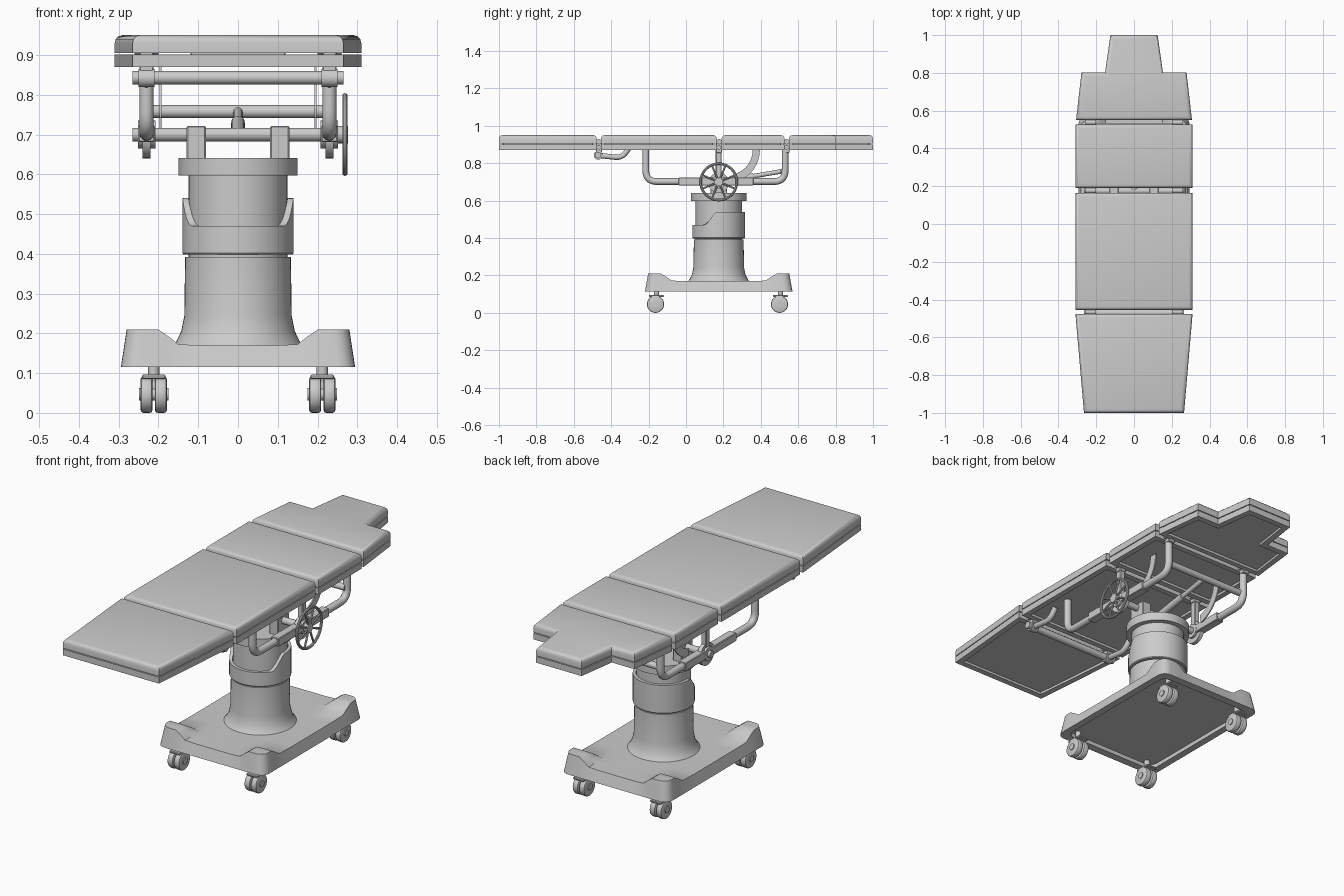
import bpy, bmesh, math
from mathutils import Vector, Matrix

if "Cube" in bpy.data.objects:
    bpy.data.objects.remove(bpy.data.objects["Cube"])

YC = 0.175  # column centre along the table


def finish(name, bm):
    bmesh.ops.recalc_face_normals(bm, faces=bm.faces[:])
    me = bpy.data.meshes.new(name)
    bm.to_mesh(me)
    bm.free()
    ob = bpy.data.objects.new(name, me)
    bpy.context.collection.objects.link(ob)
    return ob


def box(name, lo, hi, bevel=0.003):
    lo, hi = Vector(lo), Vector(hi)
    bm = bmesh.new()
    bmesh.ops.create_cube(bm, size=1, matrix=Matrix.Translation((lo + hi) / 2) @ Matrix.Diagonal((*(hi - lo), 1)))
    bmesh.ops.bevel(bm, geom=bm.edges[:], offset=bevel, segments=1, affect='EDGES')
    return finish(name, bm)


def rod(name, a, b, r, n=20, bevel=0.0):
    a, b = Vector(a), Vector(b)
    d = b - a
    bm = bmesh.new()
    m = Matrix.Translation((a + b) / 2) @ d.to_track_quat('Z', 'Y').to_matrix().to_4x4()
    bmesh.ops.create_cone(bm, cap_ends=True, segments=n, radius1=r, radius2=r, depth=d.length, matrix=m)
    if bevel:
        rims = [e for e in bm.edges if any(len(f.verts) > 4 for f in e.link_faces)]
        bmesh.ops.bevel(bm, geom=rims, offset=bevel, segments=2, affect='EDGES', profile=0.5)
    return finish(name, bm)


def tube(name, pts, r, fillet):
    # polyline with rounded corners, swept as a round tube
    pts = [Vector(p) for p in pts]
    path = [pts[0]]
    for p, q, s in zip(pts, pts[1:], pts[2:]):
        a = q + (p - q).normalized() * fillet
        b = q + (s - q).normalized() * fillet
        for i in range(9):
            t = i / 8
            path.append(a * (1 - t) ** 2 + q * 2 * t * (1 - t) + b * t * t)
    path.append(pts[-1])
    cu = bpy.data.curves.new(name, 'CURVE')
    cu.dimensions = '3D'
    cu.bevel_depth, cu.bevel_resolution, cu.use_fill_caps = r, 4, True
    sp = cu.splines.new('POLY')
    sp.points.add(len(path) - 1)
    for pt, co in zip(sp.points, path):
        pt.co = (*co, 1)
    ob = bpy.data.objects.new(name, cu)
    bpy.context.collection.objects.link(ob)


def lathe(name, profile, n=48, top=None):
    # closed ring profile (r, z); top(dy) optionally lifts the points flagged with z=None
    bm = bmesh.new()
    rings = []
    for i in range(n):
        a = 2 * math.pi * i / n
        rings.append([bm.verts.new((r * math.cos(a), YC + r * math.sin(a),
                                    top(r * math.sin(a)) if z is None else z)) for r, z in profile])
    k = len(profile)
    for i in range(n):
        p, q = rings[i], rings[(i + 1) % n]
        for j in range(k):
            bm.faces.new((p[j], q[j], q[(j + 1) % k], p[(j + 1) % k]))
    return finish(name, bm)


def slab(name, half, z0, z1, bevel=0.0, recess=0.0):
    # symmetric outline given as right-hand points (x, y)
    outline = half + [(-x, y) for x, y in reversed(half)]
    bm = bmesh.new()
    low = bm.faces.new([bm.verts.new((x, y, z0)) for x, y in outline])
    ext = bmesh.ops.extrude_face_region(bm, geom=[low], use_keep_orig=True)['geom']
    up = [v for v in ext if isinstance(v, bmesh.types.BMVert)]
    bmesh.ops.translate(bm, verts=up, vec=(0, 0, z1 - z0))
    bmesh.ops.recalc_face_normals(bm, faces=bm.faces[:])
    if bevel:
        edges = [e for e in bm.edges if all(v.co.z > z1 - 1e-5 for v in e.verts)]
        bmesh.ops.bevel(bm, geom=edges, offset=bevel, segments=3, affect='EDGES', profile=0.5)
    if recess:
        face = min(bm.faces, key=lambda f: f.calc_center_median().z)
        bmesh.ops.inset_region(bm, faces=[face], thickness=0.04)
        ext = bmesh.ops.extrude_face_region(bm, geom=[face])['geom']
        bmesh.ops.translate(bm, verts=[v for v in ext if isinstance(v, bmesh.types.BMVert)], vec=(0, 0, recess))
        if face.is_valid:
            bm.faces.remove(face)
    return finish(name, bm)


# Mattress sections on their boards
sections = {
    "leg": [(0.265, -1.0), (0.31, -0.477)],
    "seat": [(0.31, -0.455), (0.31, 0.165)],
    "back": [(0.31, 0.19), (0.31, 0.527)],
    "shoulder_head": [(0.307, 0.55), (0.278, 0.803), (0.153, 0.803), (0.125, 1.0)],
}
for key, half in sections.items():
    slab(key + "_cushion", half, 0.905, 0.95, bevel=0.02)
    slab(key + "_board", half, 0.87, 0.901, recess=0.012)
    ys = [p[1] for p in half]
    box(key + "_core", (-0.12, min(ys) + 0.02, 0.895), (0.12, max(ys) - 0.02, 0.91))

# Base: height-field top with four raised corners and flared skirt
xs = [0, 0.1, 0.15, 0.175, 0.2, 0.24, 0.255, 0.27, 0.28]
ys = [0, 0.15, 0.25, 0.28, 0.31, 0.335, 0.35, 0.365, 0.377]
mirror = lambda v: [-a for a in reversed(v[1:])] + v
ramp = lambda a, lo, hi: (lambda t: t * t * (3 - 2 * t))(min(max((a - lo) / (hi - lo), 0), 1))
bm = bmesh.new()
grid = []
for y in mirror(ys):
    row = []
    for x in mirror(xs):
        ax, ay = abs(x), abs(y)
        z = 0.17 + 0.04 * ramp(ax, 0.14, 0.205) * ramp(ay, 0.24, 0.315)
        a, b = max(ax - 0.24, 0) / 0.04, max(ay - 0.335, 0) / 0.042
        if a > 0 and b > 0:
            ax = 0.24 + 0.04 * a * math.sqrt(1 - b * b / 2)
            ay = 0.335 + 0.042 * b * math.sqrt(1 - a * a / 2)
        row.append(bm.verts.new((math.copysign(ax, x), YC + math.copysign(ay, y), z)))
    grid.append(row)
for r0, r1 in zip(grid, grid[1:]):
    for i in range(len(r0) - 1):
        bm.faces.new((r0[i], r0[i + 1], r1[i + 1], r1[i]))
rim = [e for e in bm.edges if e.is_boundary]
for sx, sy, z in ((1.052, 1.046, 0.115), (0.88, 0.9, 0.115), (1, 1, 0.135)):
    ext = bmesh.ops.extrude_edge_only(bm, edges=rim)['geom']
    for v in ext:
        if isinstance(v, bmesh.types.BMVert):
            v.co = (v.co.x * sx, YC + (v.co.y - YC) * sy, z)
    rim = [e for e in ext if isinstance(e, bmesh.types.BMEdge)]
bmesh.ops.holes_fill(bm, edges=rim, sides=0)
finish("base", bm)

# Column, collar with raised rear guard, inner column and head flange
lathe("lower_column", [(0.05, 0.165), (0.168, 0.165), (0.155, 0.18), (0.143, 0.205), (0.135, 0.245),
                       (0.133, 0.392), (0.05, 0.392)])
lathe("collar", [(0.12, 0.398), (0.137, 0.398), (0.14, 0.402), (0.14, None), (0.125, None)], n=96,
      top=lambda dy: 0.47 + 0.07 * ramp(dy, -0.08, -0.005))
lathe("upper_column", [(0.02, 0.38), (0.124, 0.38), (0.124, 0.6), (0.02, 0.6)])
lathe("column_flange", [(0.001, 0.597), (0.149, 0.597), (0.149, 0.641), (0.001, 0.641)])

# Twin-wheel casters
for sx in (-1, 1):
    for y in (-0.163, 0.5):
        x = sx * 0.212
        rod("caster_stem", (x, y + 0.005, 0.04), (x, y + 0.005, 0.137), 0.014)
        box("caster_hood", (x - 0.03, y - 0.035, 0.085), (x + 0.03, y + 0.045, 0.096))
        rod("caster_axle", (x - 0.037, y, 0.047), (x + 0.037, y, 0.047), 0.016)
        for d in (-0.018, 0.018):
            rod("caster_wheel", (x + d - 0.015, y, 0.046), (x + d + 0.015, y, 0.046), 0.046, 28, 0.007)

# Side frames, pivots, struts and hinges
for s in (-1, 1):
    x = s * 0.23
    tube("side_rail", [(x, -0.215, 0.875), (x, -0.215, 0.702), (x, 0.53, 0.702), (x, 0.53, 0.885)], 0.018, 0.06)
    box("rail_sleeve", (x - 0.021, -0.04, 0.681), (x + 0.021, 0.36, 0.723))
    rod("pivot_disc", (x - 0.01, YC, 0.695), (x + 0.01, YC, 0.695), 0.055, 32)
    rod("pivot_boss", (x - 0.022, YC, 0.7), (x + 0.022, YC, 0.7), 0.035, 28)
    box("centre_strut", (x - 0.014, YC - 0.016, 0.7), (x + 0.014, YC + 0.016, 0.885))
    box("column_bracket", (s * 0.105 - 0.024, YC - 0.045, 0.635), (s * 0.105 + 0.024, YC + 0.045, 0.722))
    tube("leg_support_arm", [(x, -0.47, 0.842), (x, -0.345, 0.828), (x, -0.305, 0.878)], 0.014, 0.035)
    rod("leg_arm_knuckle", (x - 0.02, -0.47, 0.842), (x + 0.02, -0.47, 0.842), 0.023)
    for y in (-0.466, YC + 0.002, 0.538):
        rod("hinge_pin", (x - 0.03, y, 0.915), (x + 0.03, y, 0.915), 0.014)
        rod("hinge_barrel", (x - 0.03, y, 0.885), (x + 0.03, y, 0.885), 0.012)
        box("hinge_plate", (x - 0.018, y - 0.016, 0.855), (x + 0.018, y + 0.016, 0.915))

    # Curved tilt quadrant: thin plate following an arc
    bm = bmesh.new()
    prev = None
    for i in range(15):
        a = math.radians(-80 + 80 * i / 14)
        ring = [bm.verts.new((s * 0.195 + dx, 0.235 + r * math.cos(a), 0.875 + r * 1.1 * math.sin(a)))
                for r, dx in ((0.122, -0.003), (0.16, -0.003), (0.16, 0.003), (0.122, 0.003))]
        if prev:
            for j in range(4):
                bm.faces.new((prev[j], ring[j], ring[(j + 1) % 4], prev[(j + 1) % 4]))
        else:
            bm.faces.new(ring)
        prev = ring
    bm.faces.new(prev)
    finish("tilt_quadrant", bm)

# Cross members and the central back actuator
rod("leg_cross_bar", (-0.265, -0.47, 0.843), (0.265, -0.47, 0.843), 0.017)
rod("main_axle", (-0.265, YC, 0.7), (0.265, YC, 0.7), 0.017)
rod("back_cross_bar", (-0.23, 0.52, 0.758), (0.23, 0.52, 0.758), 0.016)
rod("actuator_body", (0, YC, 0.7), (0, 0.36, 0.73), 0.017)
rod("actuator_rod", (0, 0.35, 0.729), (0, 0.52, 0.758), 0.012)

# Handwheel on the right side
wx, wz = 0.269, 0.7
tube_ring = bmesh.new()
N, M = 48, 10
rings = [[tube_ring.verts.new((wx + 0.007 * math.sin(2 * math.pi * j / M),
                               YC + (0.097 + 0.007 * math.cos(2 * math.pi * j / M)) * math.cos(2 * math.pi * i / N),
                               wz + (0.097 + 0.007 * math.cos(2 * math.pi * j / M)) * math.sin(2 * math.pi * i / N)))
          for j in range(M)] for i in range(N)]
for i in range(N):
    p, q = rings[i], rings[(i + 1) % N]
    for j in range(M):
        tube_ring.faces.new((p[j], q[j], q[(j + 1) % M], p[(j + 1) % M]))
finish("handwheel_rim", tube_ring)
rod("handwheel_hub", (0.25, YC, wz), (0.276, YC, wz), 0.022)
for i in range(8):
    a = math.radians(22.5 + 45 * i)
    rod("handwheel_spoke", (wx, YC, wz), (wx, YC + 0.096 * math.cos(a), wz + 0.096 * math.sin(a)), 0.005, 8)

# Turn curves into meshes and shade smooth with crisp edges
bpy.ops.object.select_all(action='SELECT')
bpy.context.view_layer.objects.active = bpy.context.collection.objects["base"]
bpy.ops.object.convert(target='MESH')
bpy.ops.object.shade_smooth_by_angle(angle=math.radians(35))
